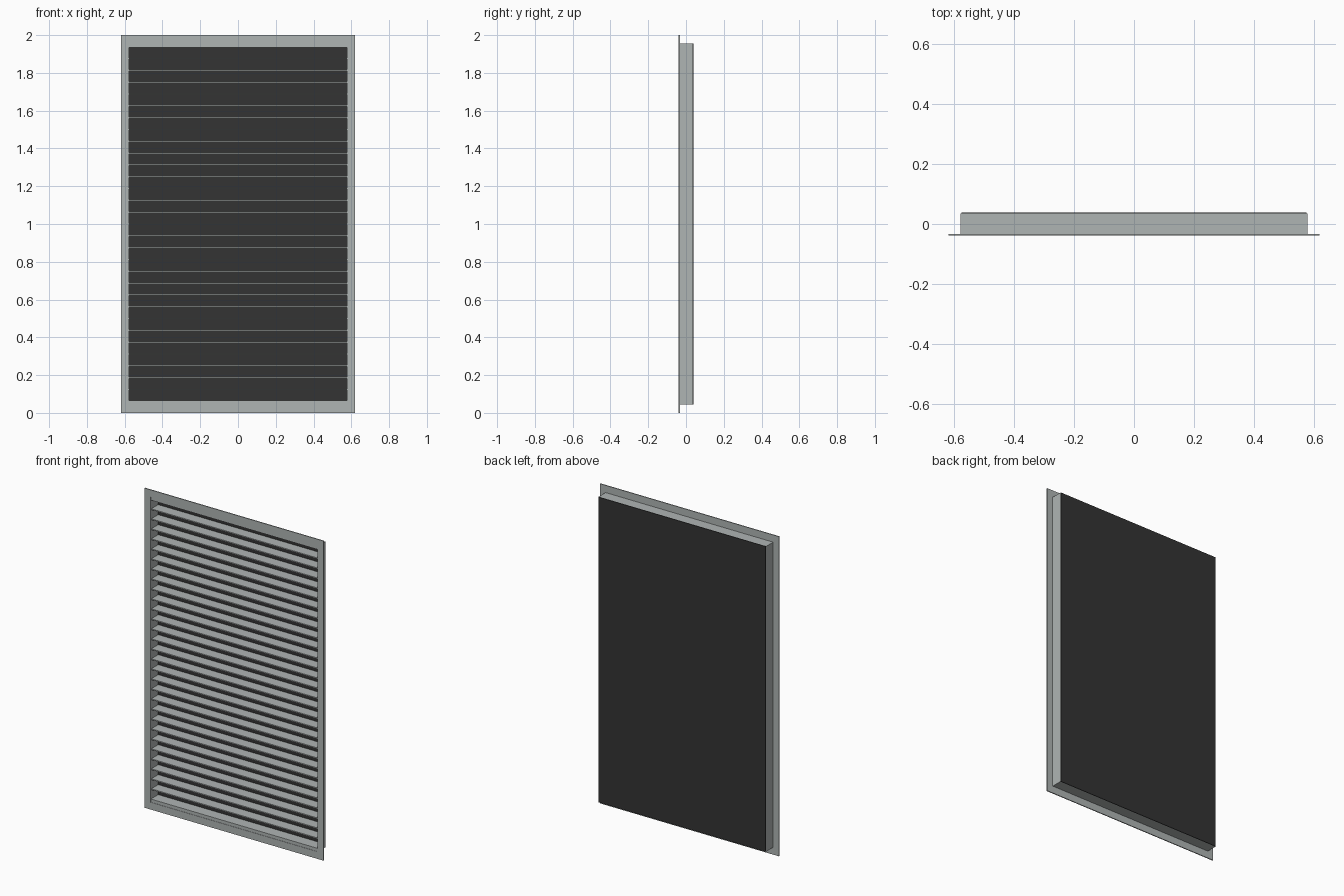
import bpy

if "Cube" in bpy.data.objects:
    bpy.data.objects.remove(bpy.data.objects["Cube"])


def material(name, rgb):
    m = bpy.data.materials.new(name)
    m.diffuse_color = (*rgb, 1)
    m.use_nodes = True
    m.node_tree.nodes["Principled BSDF"].inputs["Base Color"].default_value = m.diffuse_color
    return m


GREY = material("grey metal", (0.43, 0.46, 0.455))
DARK = material("dark backing", (0.034, 0.034, 0.034))


def box(name, x, y, z, mat):
    """Box from (min, max) pairs along each axis."""
    bpy.ops.mesh.primitive_cube_add(size=1)
    ob = bpy.context.object
    ob.name = name
    ob.location = [(a + b) / 2 for a, b in (x, y, z)]
    ob.scale = [b - a for a, b in (x, y, z)]
    bpy.ops.object.transform_apply(location=True, rotation=False, scale=True)
    ob.data.materials.append(mat)
    return ob


W, H = 0.62, 2.0            # flange half width and height
DW, Z0, Z1 = 0.58, 0.045, 1.955   # duct half width, bottom and top
FRONT, LIP, REAR, BACK = -0.039, -0.033, 0.035, 0.039
WALL = 0.02                 # thickness of top and bottom duct walls
SIDE = 0.003                # thickness of side duct walls

# Front flange: two rails and two stiles
box("flange_bottom", (-W, W), (FRONT, LIP), (0, Z0), GREY)
box("flange_top", (-W, W), (FRONT, LIP), (Z1, H), GREY)
for side, s in (("left", -1), ("right", 1)):
    box("flange_" + side, sorted((s * DW, s * W)), (FRONT, LIP), (Z0, Z1), GREY)
    # Duct side walls
    box("duct_" + side, sorted((s * DW, s * (DW - SIDE))), (FRONT, REAR), (Z0, Z1), GREY)

# Duct floor and ceiling
IN = DW - SIDE
box("duct_bottom", (-IN, IN), (FRONT + 0.002, REAR), (Z0, Z0 + WALL), GREY)
box("duct_top", (-IN, IN), (FRONT + 0.002, REAR), (Z1 - WALL, Z1), GREY)

# Horizontal slats dividing the opening into thirty slots
SLOTS, T = 30, 0.007
low, high = Z0 + WALL, Z1 - WALL
pitch = (high - low + T) / SLOTS
for i in range(1, SLOTS):
    z = low + i * pitch - T
    box(f"slat_{i:02d}", (-IN, IN), (LIP, REAR), (z, z + T), GREY)

# Dark backing panel
box("back_panel", (-IN, IN), (REAR, BACK), (Z0, Z1), DARK)
